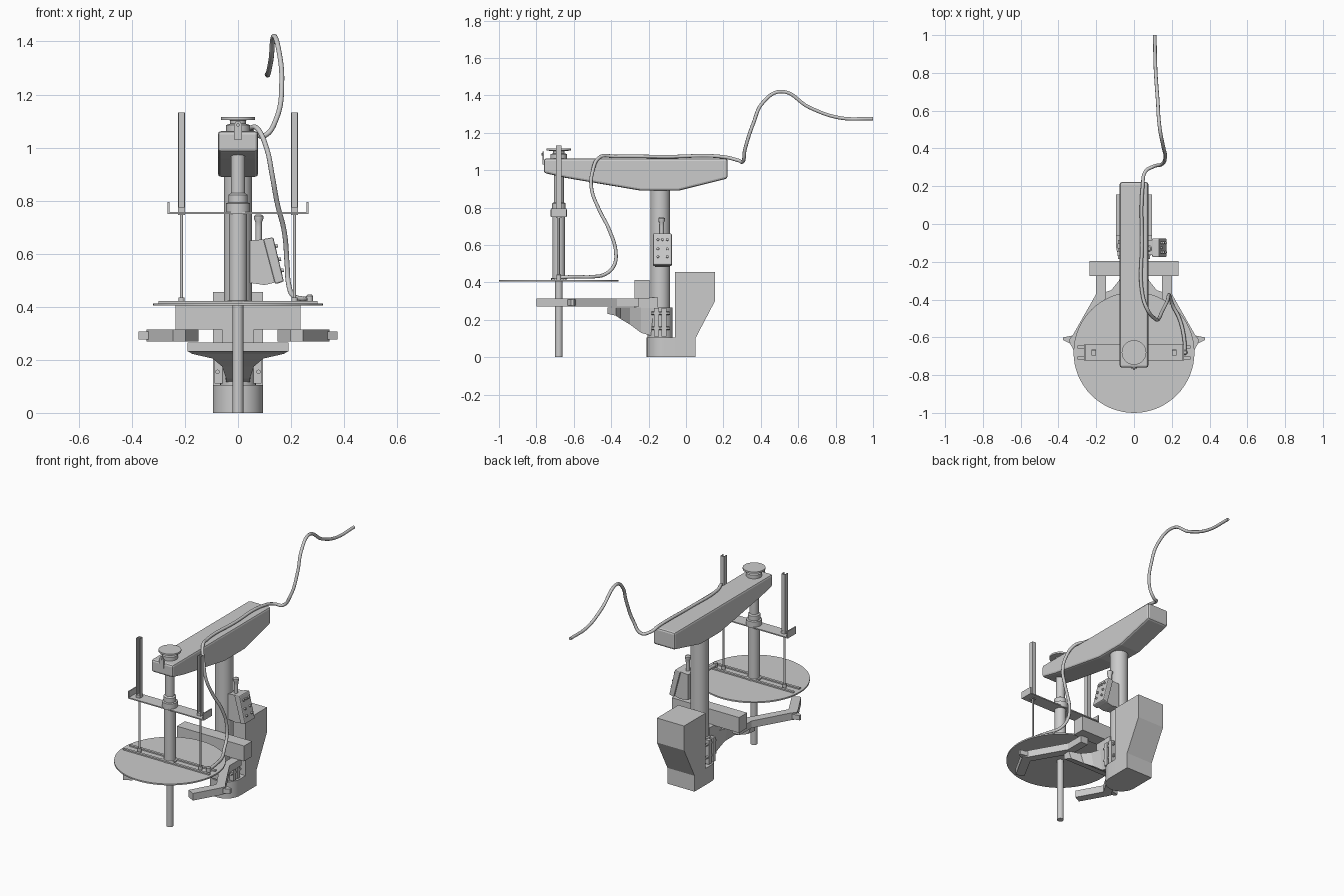
import bpy, bmesh, math
from mathutils import Vector, Matrix


def finish(name, bm, bevel=0.0, smooth=False):
    bmesh.ops.recalc_face_normals(bm, faces=bm.faces)
    me = bpy.data.meshes.new(name)
    bm.to_mesh(me)
    bm.free()
    ob = bpy.data.objects.new(name, me)
    bpy.context.collection.objects.link(ob)
    if bevel:
        m = ob.modifiers.new("bevel", 'BEVEL')
        m.width, m.segments, m.limit_method = bevel, 2, 'ANGLE'
    if smooth:
        bpy.ops.object.select_all(action='DESELECT')
        bpy.context.view_layer.objects.active = ob
        ob.select_set(True)
        bpy.ops.object.shade_smooth_by_angle(angle=math.radians(35))
    return ob


def box(name, x, y, z, bevel=0.0):
    bm = bmesh.new()
    bmesh.ops.create_cube(bm, size=1)
    for v in bm.verts:
        v.co = Vector([(r[0] + r[1]) / 2 + c * (r[1] - r[0]) for r, c in zip((x, y, z), v.co)])
    return finish(name, bm, bevel)


def prism(name, pts, axis, lo, hi, bevel=0.0, smooth=False):
    """Extrude a closed 2D profile along an axis."""
    place = {'x': lambda a, b, c: (c, a, b), 'y': lambda a, b, c: (a, c, b),
             'z': lambda a, b, c: (a, b, c)}[axis]
    bm = bmesh.new()
    f = bm.faces.new([bm.verts.new(place(a, b, lo)) for a, b in pts])
    new = bmesh.ops.extrude_face_region(bm, geom=[f])['geom']
    d = Vector(place(0, 0, hi - lo))
    bmesh.ops.translate(bm, vec=d, verts=[g for g in new if isinstance(g, bmesh.types.BMVert)])
    return finish(name, bm, bevel, smooth)


def lathe(name, prof, x, y, n=40):
    """Turn an (r, z) profile around a vertical line, with capped ends."""
    bm = bmesh.new()
    rings = [[bm.verts.new((x + r * math.cos(2 * math.pi * i / n),
                            y + r * math.sin(2 * math.pi * i / n), z)) for i in range(n)]
             for r, z in prof]
    for a, b in zip(rings, rings[1:]):
        for i in range(n):
            j = (i + 1) % n
            bm.faces.new((a[i], a[j], b[j], b[i]))
    bm.faces.new(rings[0])
    bm.faces.new(rings[-1])
    return finish(name, bm, smooth=True)


def rod(name, p, q, r, n=16):
    p, q = Vector(p), Vector(q)
    bm = bmesh.new()
    bmesh.ops.create_cone(bm, cap_ends=True, segments=n, radius1=r, radius2=r, depth=(q - p).length)
    rot = (q - p).to_track_quat('Z', 'Y').to_matrix().to_4x4()
    bmesh.ops.transform(bm, matrix=Matrix.Translation((p + q) / 2) @ rot, verts=bm.verts)
    return finish(name, bm, smooth=True)


SY = -0.68   # spindle centre line
CY = -0.138  # column centre line

# Foot with half-round front, and the motor cabinet behind it
foot = [(0.095 * math.cos(t), -0.115 + 0.095 * math.sin(t))
        for t in [math.pi + math.pi * i / 20 for i in range(21)]]
prism("foot", foot + [(0.095, -0.05), (-0.095, -0.05)], 'z', 0, 0.105, smooth=True)
prism("motor_cabinet", [(-0.06, 0), (0.05, 0), (0.05, 0.10), (0.155, 0.30), (0.155, 0.455), (-0.06, 0.455)],
      'x', -0.095, 0.095)

# Column and bolted clamp
lathe("column", [(0.053, 0.10), (0.053, 0.92)], 0, CY)
lathe("column_clamp", [(0.067, 0.105), (0.067, 0.265)], 0, CY)
for s in (-1, 1):
    for y in (-0.162, -0.122):
        box("clamp_ear", sorted((s * 0.04, s * 0.088)), (y - 0.008, y + 0.018), (0.11, 0.262))
    for z in (0.155, 0.235):
        rod("clamp_bolt", (s * 0.077, -0.185, z), (s * 0.077, -0.085, z), 0.009, 6)

# Flared support bracket: wide at the front, deep at the column
half = [(0.06, -0.15, 0.105), (0.06, -0.24, 0.13), (0.08, -0.30, 0.175),
        (0.12, -0.35, 0.205), (0.19, -0.375, 0.222), (0.19, -0.42, 0.232)]
bm = bmesh.new()
rows = [[bm.verts.new(c) for c in ((-x, y, 0.265), (x, y, 0.265), (x * k, y, z), (-x * k, y, z))]
        for (x, y, z), k in zip(half, (0.75, 0.75, 0.75, 0.8, 0.9, 1))]
for a, b in zip(rows, rows[1:]):
    for i in range(4):
        j = (i + 1) % 4
        bm.faces.new((a[i], a[j], b[j], b[i]))
bm.faces.new(rows[0])
bm.faces.new(rows[-1])
finish("support_bracket", bm)

# Rear cross block and the two bent knee arms with tips
box("cross_block", (-0.235, 0.235), (-0.275, -0.195), (0.315, 0.412))
box("block_mount", (-0.06, 0.06), (-0.275, -0.15), (0.262, 0.318))
arm = [(0.148, -0.25), (0.2, -0.25), (0.2, -0.37), (0.322, -0.585), (0.345, -0.615), (0.335, -0.64),
       (0.245, -0.80), (0.197, -0.775), (0.283, -0.62), (0.148, -0.39)]
tip = [(0.322, -0.59), (0.375, -0.60), (0.375, -0.615), (0.335, -0.635)]
for s in (-1, 1):
    prism("knee_arm", [(s * x, y) for x, y in arm], 'z', 0.27, 0.315)
    prism("arm_tip", [(s * x, y) for x, y in tip], 'z', 0.277, 0.307)

# Round table with rails
lathe("table_disc", [(0.32, 0.404), (0.32, 0.413)], 0, SY, 64)
for y in (SY - 0.03, SY + 0.03):
    box("table_rail", (-0.30, 0.30), (y - 0.008, y + 0.008), (0.412, 0.421))

# Spindle, sleeve, collars and top pulley
lathe("lower_shaft", [(0.02, 0), (0.02, 0.42)], 0, SY)
lathe("spindle_sleeve", [(0.042, 0.412), (0.042, 0.422), (0.034, 0.424), (0.034, 0.75), (0.045, 0.752),
                         (0.045, 0.79), (0.036, 0.793), (0.036, 0.822), (0.027, 0.828), (0.027, 1.06)], 0, SY)
lathe("top_pulley", [(0.045, 1.055), (0.045, 1.085), (0.03, 1.09), (0.03, 1.103),
                     (0.065, 1.104), (0.065, 1.115)], 0, SY)

# Cross plate with upturned ends
box("cross_plate", (-0.263, 0.263), (SY - 0.042, SY + 0.042), (0.75, 0.757))
for s in (-1, 1):
    box("plate_end", sorted((s * 0.258, s * 0.265)), (SY - 0.042, SY + 0.042), (0.75, 0.795))
    # Thin guide rod below, open channel bar above
    rod("guide_rod", (s * 0.213, SY, 0.41), (s * 0.213, SY, 0.77), 0.006)
    lathe("rod_foot", [(0.012, 0.412), (0.012, 0.435)], s * 0.213, SY, 16)
    c = s * 0.213
    u = [(-0.013, -0.014), (-0.013, 0.014), (0.013, 0.014), (0.013, -0.014),
         (0.009, -0.014), (0.009, 0.009), (-0.009, 0.009), (-0.009, -0.014)]
    prism("channel_bar", [(c + x, SY + y) for x, y in u], 'z', 0.757, 1.133)
    box("channel_base", (c - 0.013, c + 0.013), (SY - 0.015, SY + 0.015), (0.745, 0.775))

# Overhead beam with front tab
prism("overhead_beam", [(-0.76, 1.062), (-0.76, 0.985), (-0.64, 0.958), (-0.24, 0.89), (-0.04, 0.89),
                        (0.222, 0.955), (0.222, 1.062)], 'x', -0.076, 0.076, bevel=0.012)
prism("front_tab", [(-0.016, 1.03), (0.016, 1.03), (0.016, 1.085), (0.007, 1.1), (-0.007, 1.1), (-0.016, 1.085)],
      'y', -0.766, -0.758)
rod("tab_screw", (0, -0.772, 1.085), (0, -0.758, 1.085), 0.006)

# Control box with tilted face, buttons and lever
prism("control_bracket", [(0.045, 0.65), (0.11, 0.655), (0.155, 0.495), (0.1, 0.482), (0.045, 0.49)],
      'y', -0.165, -0.085)
prism("control_box", [(0.095, 0.655), (0.133, 0.662), (0.173, 0.495), (0.14, 0.485)],
      'y', -0.176, -0.076, bevel=0.006)
for t, ys in ((0.2, (-0.15, -0.126, -0.1)), (0.5, (-0.15, -0.1)), (0.75, (-0.15, -0.1))):
    p = Vector((0.133 + 0.04 * t, 0, 0.662 - 0.167 * t))
    for y in ys:
        p.y = y
        rod("button", p - Vector((0.004, 0, 0.001)), p + Vector((0.009, 0, 0.002)), 0.007, 12)
lathe("lever", [(0.012, 0.63), (0.012, 0.7), (0.013, 0.72), (0.018, 0.732), (0.018, 0.742), (0.01, 0.748)],
      0.078, -0.13, 16)

# Power cable: floats from the wall, lies on the beam, drops to the table
path = [(0.11, 1.0, 1.275), (0.114, 0.82, 1.28), (0.125, 0.66, 1.335), (0.136, 0.51, 1.42),
        (0.155, 0.41, 1.36), (0.165, 0.36, 1.25), (0.145, 0.315, 1.11), (0.10, 0.303, 1.045),
        (0.062, 0.28, 1.052), (0.046, 0.2, 1.071), (0.042, -0.1, 1.072), (0.046, -0.38, 1.073),
        (0.075, -0.46, 1.07), (0.11, -0.50, 0.99), (0.128, -0.505, 0.90), (0.148, -0.465, 0.79),
        (0.175, -0.41, 0.68), (0.185, -0.375, 0.56), (0.19, -0.385, 0.49), (0.205, -0.43, 0.445),
        (0.24, -0.50, 0.43), (0.265, -0.60, 0.43), (0.27, -0.69, 0.425)]
cu = bpy.data.curves.new("power_cable", 'CURVE')
cu.dimensions, cu.bevel_depth, cu.bevel_resolution = '3D', 0.0095, 3
cu.use_fill_caps, cu.resolution_u = True, 8
sp = cu.splines.new('BEZIER')
sp.bezier_points.add(len(path) - 1)
for bp, co in zip(sp.bezier_points, path):
    bp.co = co
    bp.handle_left_type = bp.handle_right_type = 'AUTO'
bpy.context.collection.objects.link(bpy.data.objects.new("power_cable", cu))
lathe("cable_plug", [(0.013, 0.412), (0.013, 0.44), (0.008, 0.446)], 0.27, SY, 16)
